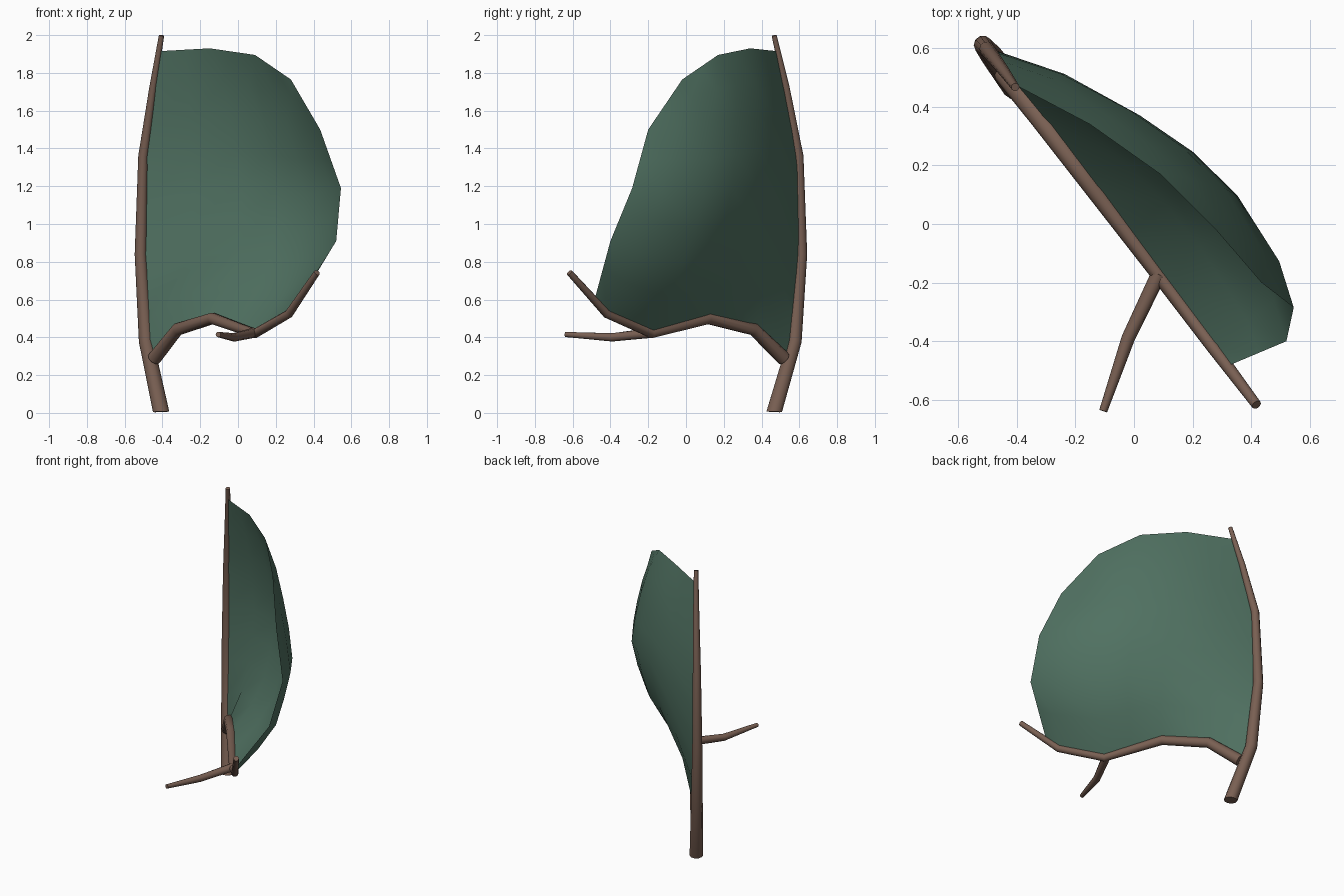
import bpy, bmesh, math
from mathutils import Vector

if "Cube" in bpy.data.objects:
    bpy.data.objects.remove(bpy.data.objects["Cube"])

NORMAL = Vector((0.798, 0.602, 0))  # normal of the sail plane


def material(name, color):
    m = bpy.data.materials.new(name)
    m.diffuse_color = (*color, 1)
    m.use_nodes = True
    m.node_tree.nodes["Principled BSDF"].inputs["Base Color"].default_value = m.diffuse_color
    return m


wood = material("wood", (0.19, 0.115, 0.085))
cloth = material("cloth", (0.08, 0.165, 0.12))


def finish(name, bm, mat):
    bmesh.ops.recalc_face_normals(bm, faces=bm.faces)
    me = bpy.data.meshes.new(name)
    bm.to_mesh(me)
    bm.free()
    me.materials.append(mat)
    ob = bpy.data.objects.new(name, me)
    bpy.context.collection.objects.link(ob)
    bpy.context.view_layer.objects.active = ob
    ob.select_set(True)
    bpy.ops.object.shade_smooth_by_angle(angle=math.radians(40))
    ob.select_set(False)


def pole(name, points, sides=10, flat_base=False):
    """Tapered tube through (x, y, z, radius) points, with mitred bends."""
    bm = bmesh.new()
    pts = [Vector(p[:3]) for p in points]
    rings = []
    for i, p in enumerate(pts):
        a = (p - pts[i - 1]).normalized() if i else None
        b = (pts[i + 1] - p).normalized() if i < len(pts) - 1 else None
        d = ((a or b) + (b or a)).normalized()
        if flat_base and i == 0:
            d = Vector((-0.04, 0.05, 1)).normalized()
        side = (NORMAL - d * NORMAL.dot(d)).normalized()
        up = d.cross(side)
        rings.append([bm.verts.new(p + points[i][3] * (
            side * math.cos(2 * math.pi * k / sides) + up * math.sin(2 * math.pi * k / sides)))
            for k in range(sides)])
    for r, q in zip(rings, rings[1:]):
        for k in range(sides):
            bm.faces.new((r[k], r[(k + 1) % sides], q[(k + 1) % sides], q[k]))
    bm.faces.new(rings[0][::-1])
    bm.faces.new(rings[-1])
    finish(name, bm, wood)


# Curved upright mast, crooked boom and small side branch
pole("mast", [(-0.407, 0.467, 0.006, 0.043), (-0.487, 0.576, 0.38, 0.038), (-0.515, 0.611, 0.84, 0.032),
              (-0.502, 0.597, 1.36, 0.026), (-0.45, 0.53, 1.72, 0.02), (-0.405, 0.467, 1.998, 0.014)],
     flat_base=True)
pole("boom", [(-0.443, 0.517, 0.288, 0.038), (-0.32, 0.358, 0.443, 0.034), (-0.135, 0.116, 0.5, 0.031),
              (0.09, -0.182, 0.42, 0.025), (0.27, -0.42, 0.525, 0.023), (0.418, -0.617, 0.743, 0.017)])
pole("side_branch", [(0.085, -0.17, 0.425, 0.027), (-0.02, -0.39, 0.4, 0.023), (-0.105, -0.638, 0.415, 0.014)])

# Sail: patch between four edges, with extra belly along the plane normal
left = [(-0.46, 0.54, 0.30), (-0.508, 0.605, 0.85), (-0.497, 0.593, 1.36), (-0.415, 0.48, 1.915)]
bottom = [left[0], (-0.32, 0.358, 0.443), (-0.135, 0.116, 0.5), (-0.02, -0.036, 0.46),
          (0.09, -0.182, 0.42), (0.27, -0.42, 0.525), (0.33, -0.48, 0.615)]
top = [left[-1], (-0.15, 0.34, 1.93), (0.09, 0.17, 1.895), (0.28, -0.02, 1.765)]
right = [bottom[-1], (0.52, -0.4, 0.91), (0.545, -0.285, 1.19), (0.435, -0.2, 1.5), top[-1]]


def along(edge, t):
    f = t * (len(edge) - 1)
    i = min(int(f), len(edge) - 2)
    return Vector(edge[i]).lerp(Vector(edge[i + 1]), f - i)


def sail_point(s, t):
    sides = along(left, t).lerp(along(right, t), s)
    ends = along(bottom, s).lerp(along(top, s), t)
    corners = along(bottom, 0).lerp(along(bottom, 1), s).lerp(along(top, 0).lerp(along(top, 1), s), t)
    # fuller towards the mast and the boom than a plain sine
    belly = 0.18 * max(0, math.sin(math.pi * s)) ** 0.85 * max(0, math.sin(math.pi * t ** 0.85)) ** 0.75
    return sides + ends - corners + belly * NORMAL


cols, rows = 6, 8
bm = bmesh.new()
grid = [[bm.verts.new(sail_point(i / cols, j / rows)) for i in range(cols + 1)] for j in range(rows + 1)]
for j in range(rows):
    for i in range(cols):
        bm.faces.new((grid[j][i], grid[j][i + 1], grid[j + 1][i + 1], grid[j + 1][i]))
finish("sail", bm, cloth)
